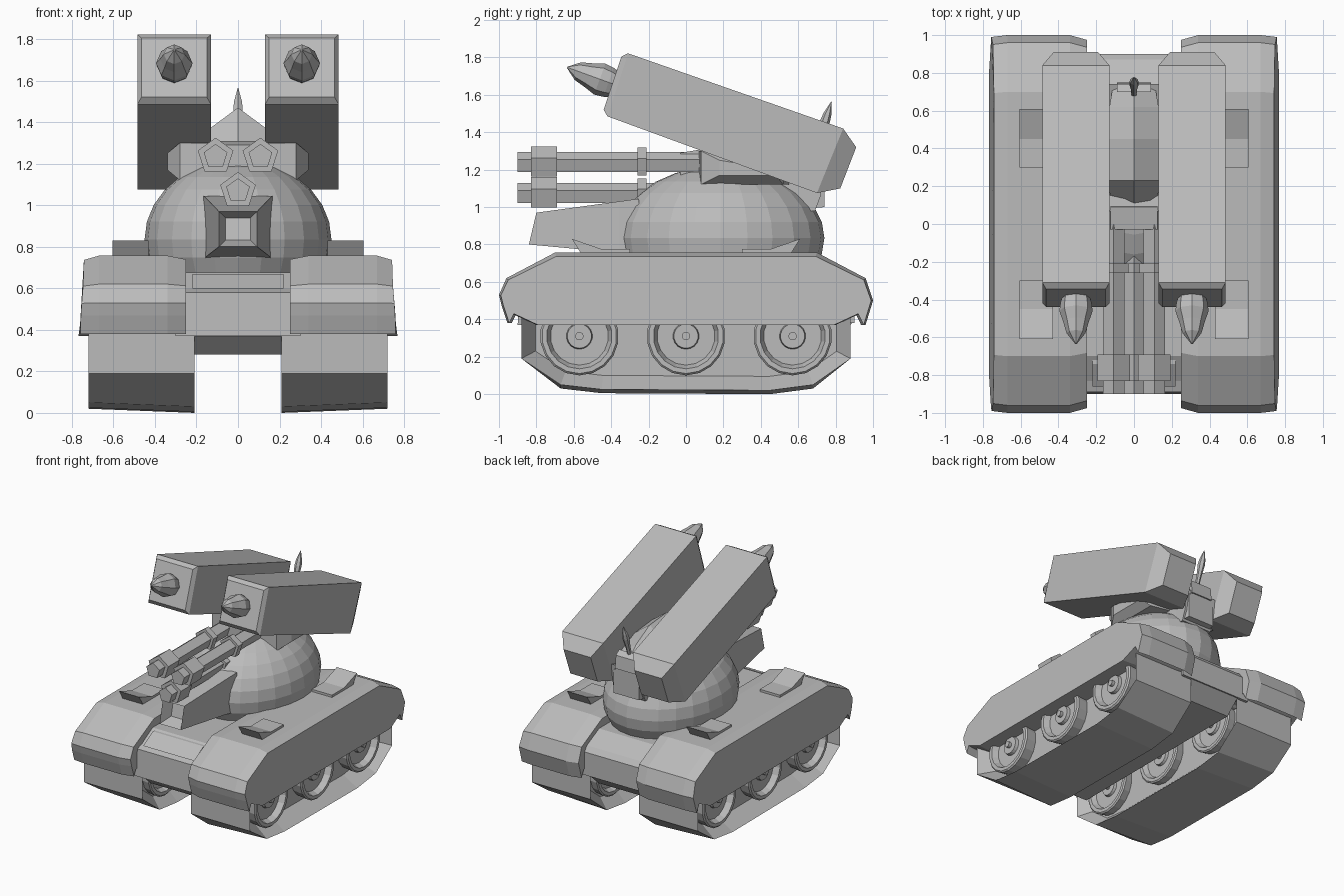
import bpy, bmesh, math
from mathutils import Vector, Matrix

if "Cube" in bpy.data.objects:
    bpy.data.objects.remove(bpy.data.objects["Cube"])

grey = bpy.data.materials.new("armour_grey")
grey.diffuse_color = (0.5, 0.5, 0.5, 1)
grey.use_nodes = True
grey.node_tree.nodes["Principled BSDF"].inputs["Base Color"].default_value = grey.diffuse_color


def finish(name, bm):
    bmesh.ops.recalc_face_normals(bm, faces=bm.faces)
    me = bpy.data.meshes.new(name)
    bm.to_mesh(me)
    bm.free()
    me.materials.append(grey)
    ob = bpy.data.objects.new(name, me)
    bpy.context.collection.objects.link(ob)
    return ob


def loft_bm(rings):
    """Skin a list of equal-length point rings and cap both ends."""
    bm = bmesh.new()
    vs = [[bm.verts.new(p) for p in r] for r in rings]
    n = len(rings[0])
    for a, b in zip(vs, vs[1:]):
        for i in range(n):
            j = (i + 1) % n
            bm.faces.new((a[i], a[j], b[j], b[i]))
    caps = [bm.faces.new(vs[0]), bm.faces.new(vs[-1])]
    return bm, caps


def loft(name, rings):
    return finish(name, loft_bm(rings)[0])


def slab(name, profile, x0, x1):
    """Extrude a (y, z) profile across x."""
    return loft(name, [[(x, y, z) for y, z in profile] for x in (x0, x1)])


def lathe(name, profile, n, origin, axis, up=(0, 0, 1)):
    """Turn (distance, radius) pairs round an axis, first corner toward up."""
    a = Vector(axis).normalized()
    u = (Vector(up) - a * a.dot(Vector(up))).normalized()
    w = a.cross(u)
    rings = []
    for d, r in profile:
        rings.append([Vector(origin) + a * d + r * (u * math.cos(t) + w * math.sin(t))
                      for t in [2 * math.pi * i / n for i in range(n)]])
    return loft(name, rings)


def box_ring(x0, x1, bottom, top):
    return [(x0, *bottom), (x1, *bottom), (x1, *top), (x0, *top)]


def mirror(ob):
    """Copy a part to the other side of x = 0."""
    bm = bmesh.new()
    bm.from_mesh(ob.data)
    bmesh.ops.transform(bm, matrix=Matrix.Scale(-1, 4, (1, 0, 0)), verts=bm.verts)
    return finish(ob.name + "_left", bm)


# Hull between the tracks
slab("upper_hull", [(-.9, .37), (-.89, .58), (-.83, .60), (-.70, .675), (.72, .675),
                    (.87, .60), (.9, .56), (.9, .38)], -.3, .3)
slab("lower_hull", [(-.89, .38), (-.78, .28), (.78, .28), (.89, .38)], -.212, .212)
slab("front_panel", [(-.86, .60), (-.74, .668), (-.72, .668), (-.72, .60)], -.22, .22)

# Fenders with chamfered rims and a flared outer skirt
FENDER = [(-.70, .757), (-.96, .62), (-1.0, .53), (-.985, .47), (-.955, .38), (-.93, .43),
          (-.80, .37), (.80, .37), (.93, .43), (.96, .37), (1.0, .50), (.96, .62), (.70, .757)]
rings = []
for x, sy, sz in ((.25, .975, .93), (.34, 1, 1), (.67, 1, 1), (None, .99, .92)):
    ring = []
    for y, z in FENDER:
        zz = .5 + (z - .5) * sz if z > .5 else z
        xx = x if x else .768 - .11 * max(0, zz - .5) - .06 * max(0, abs(y) - .8)
        ring.append((xx, y * sy, zz))
    rings.append(ring)
mirror(loft("fender", rings))

# Small raised hatches on the fenders
for s, tag in ((-1, "front"), (1, "rear")):
    prof = [(s * y, z) for y, z in ((.61, .83), (.45, .775), (.30, .775), (.30, .75), (.56, .75))]
    mirror(slab(tag + "_fender_hatch", prof, .43, .605))

# Tracks, recessed on both faces around the wheels
TRACK = [(-.88, .48), (-.88, .19), (-.67, .03), (-.45, .005), (.45, 0), (.68, .03),
         (.88, .19), (.88, .48)]
bm, caps = loft_bm([[(x, y, z + (.02 if x > .5 and z < .1 else 0)) for y, z in TRACK]
                    for x in (.21, .72)])
bmesh.ops.recalc_face_normals(bm, faces=bm.faces)
for cap, depth in zip(caps, (.08, -.12)):
    bmesh.ops.inset_region(bm, faces=[cap], thickness=.075, use_even_offset=True)
    bmesh.ops.translate(bm, verts=cap.verts, vec=(depth, 0, 0))
mirror(finish("track", bm))

# Road wheels with dished faces and hubs
WHEEL = [(0, .20), (.085, .21), (.095, .20), (.095, .175), (.05, .155), (.05, .07),
         (.075, .065), (.075, .022), (.10, .022)]
for y in (-.57, 0, .57):
    mirror(lathe("road_wheel", WHEEL, 18, (.60, y, .31), (1, 0, 0)))
    mirror(lathe("inner_wheel", [(d * .8, r) for d, r in WHEEL], 18, (.30, y, .31), (-1, 0, 0)))

# Turret dome, cut flat at the bottom
bm = bmesh.new()
bmesh.ops.create_uvsphere(bm, u_segments=24, v_segments=14, radius=1)
bmesh.ops.transform(bm, matrix=Matrix.Translation((0, .185, .835)) @ Matrix.Diagonal((.45, .555, .385, 1)),
                    verts=bm.verts)
res = bmesh.ops.bisect_plane(bm, geom=bm.verts[:] + bm.edges[:] + bm.faces[:], plane_co=(0, 0, .665),
                             plane_no=(0, 0, -1), clear_outer=True)
bmesh.ops.holes_fill(bm, edges=[e for e in bm.edges if e.is_boundary], sides=0)
finish("turret_dome", bm)

# Main gun housing: tapered box with a square bore
bm, caps = loft_bm([box_ring(-.165, .165, (-.25, .735), (-.25, 1.045)),
                    box_ring(-.15, .15, (-.36, .755), (-.36, 1.03)),
                    box_ring(-.092, .092, (-.84, .80), (-.80, .97))])
bmesh.ops.recalc_face_normals(bm, faces=bm.faces)
bmesh.ops.inset_region(bm, faces=[caps[1]], thickness=.046)
bmesh.ops.translate(bm, verts=caps[1].verts, vec=(0, .09, 0))
finish("gun_housing", bm)

# Three five-sided barrels with collars and muzzle brakes
BARREL = [(0, .06), (.07, .06), (.07, .09), (.21, .09), (.21, .06), (.64, .06), (.64, .083),
          (.69, .083), (.69, .06), (1.0, .06)]
for x, z in ((-.108, 1.235), (.108, 1.235), (0, 1.07)):
    lathe("barrel", BARREL, 5, (x, -.9, z), (0, 1, 0))
slab("barrel_block", [(-.03, 1.16), (-.03, 1.29), (.09, 1.31), (.12, 1.16)], -.125, .125)

# Launcher mount: ridged spine, cross arms and rear bracket
loft("mount_spine", [[(-w, y, lo), (w, y, lo), (w, y, mid), (0, y, top), (-w, y, mid)]
                     for y, w, lo, mid, top in ((.08, .12, 1.15, 1.22, 1.25), (.23, .135, 1.12, 1.37, 1.47),
                                                (.45, .135, 1.08, 1.35, 1.45), (.62, .13, .99, 1.28, 1.36),
                                                (.74, .11, 1.0, 1.18, 1.24))])
slab("rear_bracket", [(.52, 1.15), (.56, 1.02), (.64, .975), (.69, .98), (.72, 1.06), (.74, 1.22)], -.13, .13)
mirror(loft("mount_arm", [[(x, y0, lo), (x, y1, lo), (x, y1, hi - .05), (x, y0, hi)]
                          for x, y0, y1, lo, hi in ((0, .06, .58, 1.12, 1.30), (.28, .08, .52, 1.12, 1.30),
                                                    (.34, .18, .48, 1.17, 1.25))]))

# Aerial at the back of the mount
lathe("aerial", [(0, .015), (.16, .018), (.24, .026), (.28, .022), (.35, .002)], 6,
      (0, .67, 1.23), (0, .3, .93))
slab("aerial_foot", [(.70, 1.20), (.70, 1.33), (.74, 1.30), (.75, 1.20)], -.09, .09)

# Tilted launcher boxes, chamfered at both ends, with a rocket in each
mirror(loft("launcher_box", [box_ring(.15, .465, (-.44, 1.52), (-.345, 1.805)),
                             box_ring(.13, .485, (-.42, 1.485), (-.31, 1.822)),
                             box_ring(.13, .485, (.70, 1.075), (.84, 1.42)),
                             box_ring(.19, .425, (.825, 1.10), (.91, 1.32))]))
tilt = math.radians(20)
mirror(lathe("rocket", [(-.02, .07), (.02, .082), (.07, .088), (.13, .068), (.195, .05), (.255, .004)], 8,
             (.307, -.395, 1.66), (0, -math.cos(tilt), math.sin(tilt))))
